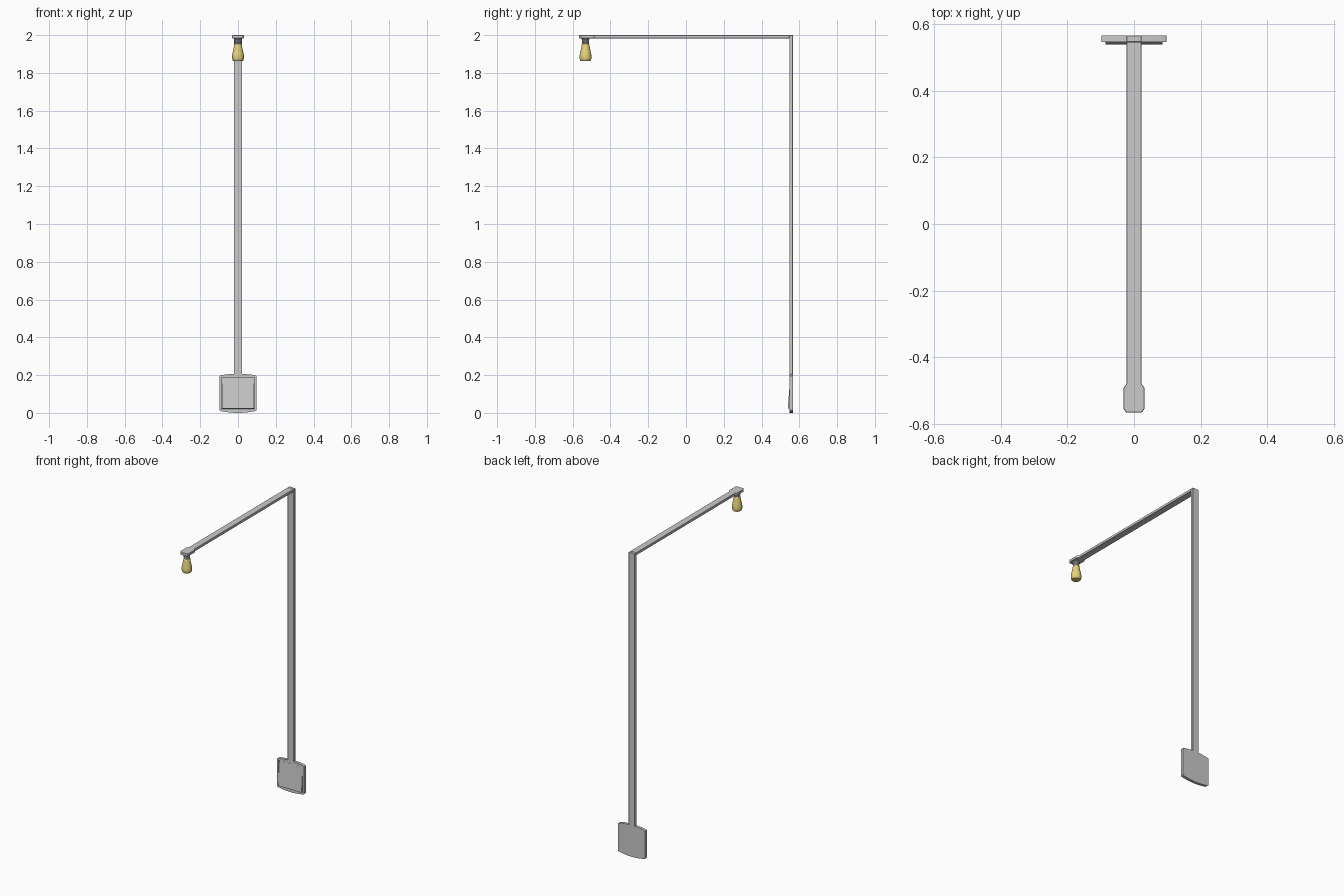
import bpy, bmesh, math
from mathutils import Matrix, Vector

if "Cube" in bpy.data.objects:
    bpy.data.objects.remove(bpy.data.objects["Cube"])

BACK, FRONT = 0.566, 0.547          # y range of the upright
TOP, ARM_Z = 2.0, 1.983             # z range of the arm


def finish(bm, name, bevel=0.0, colour=None, smooth=False):
    bmesh.ops.recalc_face_normals(bm, faces=bm.faces)
    me = bpy.data.meshes.new(name)
    bm.to_mesh(me)
    bm.free()
    ob = bpy.data.objects.new(name, me)
    bpy.context.collection.objects.link(ob)
    if bevel:
        m = ob.modifiers.new("edge", 'BEVEL')
        m.width, m.segments, m.limit_method = bevel, 1, 'ANGLE'
        m.angle_limit = math.radians(40)
    if colour:
        mat = bpy.data.materials.new(name)
        mat.diffuse_color = colour
        mat.use_nodes = True
        mat.node_tree.nodes["Principled BSDF"].inputs["Base Color"].default_value = mat.diffuse_color
        me.materials.append(mat)
    if smooth:
        bpy.ops.object.select_all(action='DESELECT')
        ob.select_set(True)
        bpy.context.view_layer.objects.active = ob
        bpy.ops.object.shade_smooth_by_angle(angle=math.radians(35))
    return ob


def slab(name, half, base, depth, bevel=0.0):
    """Mirror a half outline in x, place it with base(u, v), extrude by depth."""
    pts = half + [(-u, v) for u, v in reversed(half) if u > 1e-6]
    bm = bmesh.new()
    f = bm.faces.new([bm.verts.new(base(u, v)) for u, v in pts])
    new = bmesh.ops.extrude_face_region(bm, geom=[f])['geom']
    bmesh.ops.translate(bm, vec=depth,
                        verts=[g for g in new if isinstance(g, bmesh.types.BMVert)])
    return finish(bm, name, bevel)


def box(name, lo, hi, bevel=0.0, tilt=0.0):
    lo, hi = Vector(lo), Vector(hi)
    bm = bmesh.new()
    bmesh.ops.create_cube(bm, size=1, matrix=Matrix.Translation((lo + hi) / 2)
                          @ Matrix.Rotation(tilt, 4, 'X')
                          @ Matrix.Diagonal((*(hi - lo), 1)))
    return finish(bm, name, bevel)


def lathe(name, profile, y, colour=None, n=24):
    bm = bmesh.new()
    rings = [[bm.verts.new((r * math.cos(a), y + r * math.sin(a), z))
              for a in (2 * math.pi * i / n for i in range(n))] for r, z in profile]
    for a, b in zip(rings, rings[1:]):
        for i in range(n):
            bm.faces.new((a[i], a[(i + 1) % n], b[(i + 1) % n], b[i]))
    bm.faces.new(rings[0])
    bm.faces.new(rings[-1])
    return finish(bm, name, 0, colour, True)


# Switch plate with arched top and bottom edges
W = 0.098
plate = [(W * i / 6, 0.011 * (i / 6) ** 2) for i in range(6)]
plate += [(W - 0.004, 0.010), (W, 0.014), (W, 0.194), (W - 0.004, 0.198)]
plate += [(W * i / 6, 0.207 - 0.009 * (i / 6) ** 2) for i in range(5, -1, -1)]
plate = plate[:-1] + [(0.0, 0.207)]
base = slab("switch_plate", plate, lambda u, v: (u, FRONT, v), (0, BACK - FRONT, 0))

# Recess in the plate for the rocker
cutter = box("recess_cutter", (-0.088, FRONT - 0.02, 0.020), (0.088, FRONT + 0.010, 0.188))
cutter.hide_render = True
cutter.hide_viewport = True
cut = base.modifiers.new("recess", 'BOOLEAN')
cut.object, cut.operation, cut.solver = cutter, 'DIFFERENCE', 'EXACT'

# Tilted rocker, lower edge pushed outward
box("switch_rocker", (-0.085, 0.546, 0.022), (0.085, 0.557, 0.185), tilt=math.radians(-4.5)
    ).location.y = -0.001

# Upright and horizontal arm
box("upright_pole", (-0.022, FRONT, 0.2), (0.022, BACK, TOP), 0.0015)
arm = [(0.022, FRONT), (0.022, -0.479), (0.031, -0.492), (0.031, -0.556), (0.024, -0.566)]
slab("arm_and_head", arm, lambda u, v: (u, v, ARM_Z), (0, 0, TOP - ARM_Z), 0.0015)

# Bulb socket with thread ribs
thread = [(0.020, 1.984), (0.020, 1.977)]
for k in range(3):
    z = 1.975 - 0.008 * k
    thread += [(0.0175, z), (0.0195, z - 0.004)]
thread += [(0.018, 1.950)]
lathe("bulb_socket", thread, -0.532)

# Glass bulb
lathe("bulb", [(0.017, 1.957), (0.020, 1.951), (0.022, 1.938), (0.026, 1.918),
               (0.030, 1.900), (0.0315, 1.887), (0.031, 1.876), (0.029, 1.868),
               (0.025, 1.863), (0.016, 1.862)], -0.532, (0.78, 0.66, 0.2, 1))
